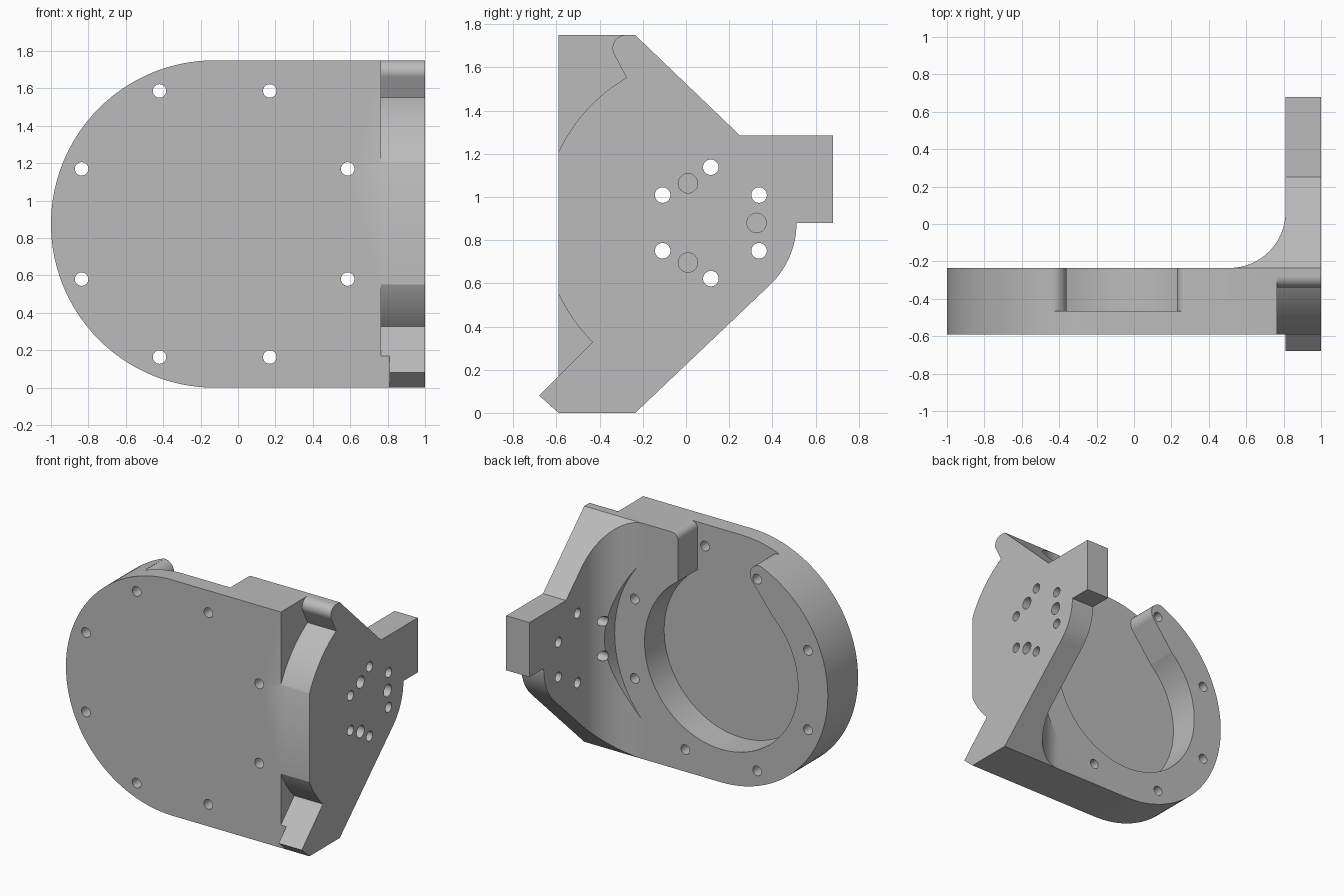
import bpy
import bmesh
from math import sin, cos, radians

cube = bpy.data.objects.get("Cube")
if cube:
    bpy.data.objects.remove(cube, do_unlink=True)

grey = bpy.data.materials.new("plain grey")
grey.use_nodes = True
colour = (0.5, 0.5, 0.5, 1)
grey.diffuse_color = colour
grey.node_tree.nodes["Principled BSDF"].inputs["Base Color"].default_value = colour


def arc(cx, cy, r, a0, a1, n=24):
    """Points on an arc, angles in degrees."""
    angles = [radians(a0 + (a1 - a0) * i / n) for i in range(n + 1)]
    return [(cx + r * cos(a), cy + r * sin(a)) for a in angles]


def disc(cx, cy, r, n=32):
    return arc(cx, cy, r, 0, 360, n)[:-1]


def prism(name, points, axis, low, high):
    """Extrude a closed 2D outline along x, y or z."""
    place = {"x": lambda p, d: (d, p[0], p[1]),
             "y": lambda p, d: (p[0], d, p[1]),
             "z": lambda p, d: (p[0], p[1], d)}[axis]
    bm = bmesh.new()
    face = bm.faces.new([bm.verts.new(place(p, low)) for p in points])
    moved = bmesh.ops.extrude_face_region(bm, geom=[face])["geom"]
    shift = place((0, 0), high - low)
    bmesh.ops.translate(bm, vec=shift, verts=[v for v in moved if isinstance(v, bmesh.types.BMVert)])
    bmesh.ops.recalc_face_normals(bm, faces=bm.faces)
    mesh = bpy.data.meshes.new(name)
    bm.to_mesh(mesh)
    bm.free()
    mesh.materials.append(grey)
    obj = bpy.data.objects.new(name, mesh)
    bpy.context.collection.objects.link(obj)
    return obj


def combine(target, tool, operation="DIFFERENCE"):
    """Apply a boolean and remove the tool."""
    tool.hide_render = True
    mod = target.modifiers.new("combine", "BOOLEAN")
    mod.operation, mod.solver, mod.object = operation, "EXACT", tool
    bpy.context.view_layer.objects.active = target
    bpy.ops.object.modifier_apply(modifier=mod.name)
    bpy.data.objects.remove(tool, do_unlink=True)


FRONT, BACK, FLOOR = -0.59, -0.235, -0.465
CX, CZ, R = -0.125, 0.875, 0.875      # centre and radius of the round end
HY, HZ = 0.115, 0.88                  # centre of the side hole pattern

# Base plate with one round end
body = prism("housing", arc(CX, CZ, R, 90, 270, 64) + [(1, 0), (1, 1.75)], "y", FRONT, BACK)

# Side flange with a concave fillet into the plate
flange = prism("side_flange",
               [(1, 0.8), (1, -0.8), (0.81, -0.8), (0.81, -0.4), (0.51, -0.4)]
               + arc(0.51, 0.065, 0.3, -90, 0) + [(0.81, 0.8)], "z", -0.1, 1.9)
side = ([(FRONT, 0), (BACK, 0)] + arc(HY, HZ, 0.397, -47, 0)
        + [(0.68, 0.88), (0.68, 1.285), (0.25, 1.285), (BACK, 1.75),
           (FRONT, 1.75), (FRONT, 0.2), (-0.68, 0.08)])
combine(flange, prism("flange_outline", side, "x", 0.3, 1), "INTERSECT")
combine(body, flange, "UNION")

# Round clearance cut in the fillet
combine(body, prism("clearance", disc(CX, CZ, R, 128), "y", BACK, 0.3))

# Round pocket and its opening at the top
combine(body, prism("pocket", disc(CX, CZ, 0.63, 96), "y", FLOOR, 0))
opening = ([(0.28, 1.8)] + arc(0.28, 1.70, 0.05, 90, 180, 8) + [(0.23, 1.3), (-0.5, 1.3), (-0.545, 1.345)]
           + arc(-0.44, 1.61, 0.08, -40, 90, 16) + [(-0.44, 1.8)])
combine(body, prism("opening", opening, "y", FLOOR, 0))

# Notches in the front corner
upper = (arc(HY, HZ, 0.778, 158, 120.2) + arc(-0.28, 1.69, 0.06, 210, 90, 16)
         + [(-0.28, 1.8), (-0.8, 1.8), (-0.8, 1.17)])
lower = arc(HY, HZ, 0.778, 202, 225.3) + [(-0.74, 0.02), (-0.8, 0.59)]
for outline in (upper, lower):
    combine(body, prism("notch", outline, "x", 0.765, 1.1))

# Ring of eight holes through the plate
for x, z in arc(CX, CZ, 0.77, 22.5, 337.5, 7):
    combine(body, prism("plate_hole", disc(x, z, 0.036), "y", -0.7, -0.1))

# Six holes through the flange and three blind ones
for y, z in arc(HY, HZ, 0.258, 30, 330, 5):
    combine(body, prism("flange_hole", disc(y, z, 0.036), "x", 0.5, 1.1))
for y, z in arc(HY, HZ, 0.212, 0, 240, 2):
    combine(body, prism("blind_hole", disc(y, z, 0.045), "x", 0.9, 1.1))

bpy.ops.object.select_all(action="DESELECT")
body.select_set(True)
bpy.context.view_layer.objects.active = body
bpy.ops.object.shade_smooth_by_angle(angle=radians(25))
